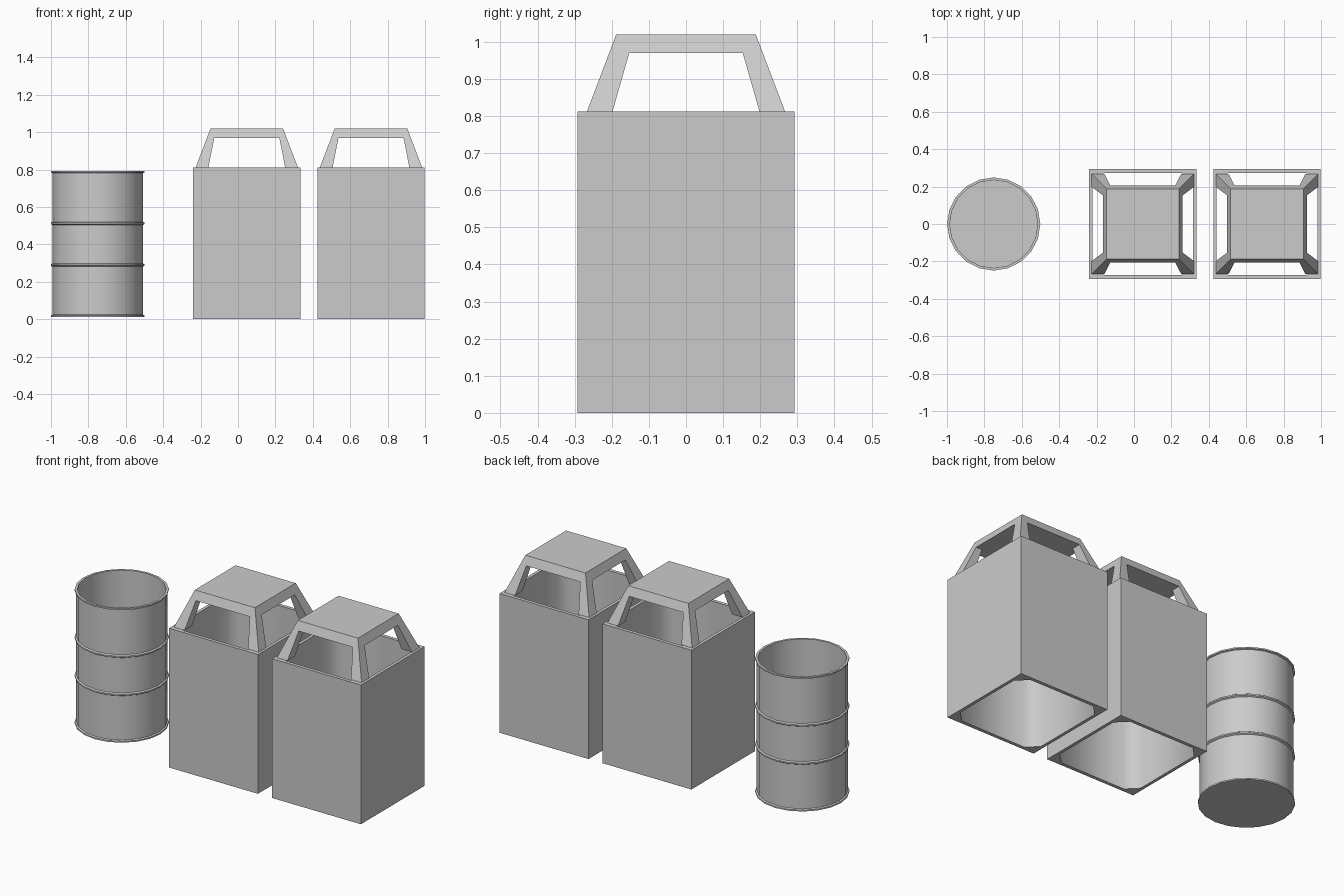
import bpy, bmesh, math

if "Cube" in bpy.data.objects:
    bpy.data.objects.remove(bpy.data.objects["Cube"])


def finish(name, bm, location, smooth=None):
    bmesh.ops.recalc_face_normals(bm, faces=bm.faces)
    mesh = bpy.data.meshes.new(name)
    bm.to_mesh(mesh)
    bm.free()
    obj = bpy.data.objects.new(name, mesh)
    obj.location = location
    bpy.context.collection.objects.link(obj)
    if smooth:
        bpy.ops.object.select_all(action='DESELECT')
        obj.select_set(True)
        bpy.context.view_layer.objects.active = obj
        bpy.ops.object.shade_smooth_by_angle(angle=math.radians(smooth))
    return obj


def bridge(bm, loops, closed=False):
    """Quads between successive vertex rings."""
    pairs = list(zip(loops, loops[1:] + loops[:1])) if closed else list(zip(loops, loops[1:]))
    for a, b in pairs:
        n = len(a)
        for i in range(n):
            bm.faces.new((a[i], a[(i + 1) % n], b[(i + 1) % n], b[i]))


def rect(x0, x1, y0, y1):
    return [(x0, y0), (x1, y0), (x1, y1), (x0, y1)]


def prism(bm, lower, z0, upper, z1):
    """Closed solid between two matching outlines."""
    a = [bm.verts.new((x, y, z0)) for x, y in lower]
    b = [bm.verts.new((x, y, z1)) for x, y in upper]
    bridge(bm, [a, b])
    bm.faces.new(a[::-1])
    bm.faces.new(b)


def chamfered(hx, hy, c):
    """Two points per corner; c = 0 stacks them on the corner."""
    return [(-hx, -hy + c), (-hx + c, -hy), (hx - c, -hy), (hx, -hy + c),
            (hx, hy - c), (hx - c, hy), (-hx + c, hy), (-hx, hy - c)]


def bin_body(name, x):
    # square outer shell around an open shaft with chamfered corners
    bm = bmesh.new()
    spec = [((0.287, 0.293, 0), 0.0), ((0.287, 0.293, 0), 0.812),
            ((0.269, 0.273, 0.06), 0.812), ((0.269, 0.273, 0.06), 0.0)]
    loops = [[bm.verts.new((px, py, z)) for px, py in chamfered(*s)] for s, z in spec]
    bridge(bm, loops, closed=True)
    bmesh.ops.remove_doubles(bm, verts=bm.verts, dist=1e-4)
    finish(name, bm, (x, 0, 0), 50)


def bin_hood(name, x):
    # four leaning corner legs carrying a sloped cap
    bm = bmesh.new()
    for sx in (-1, 1):
        for sy in (-1, 1):
            low = [(sx * px, sy * py) for px, py in rect(0.205, 0.273, 0.198, 0.267)]
            top = [(sx * px, sy * py) for px, py in rect(0.174, 0.213, 0.153, 0.207)]
            prism(bm, low, 0.812, top, 0.97)
    prism(bm, rect(-0.213, 0.213, -0.207, 0.207), 0.97,
          rect(-0.194, 0.194, -0.188, 0.188), 1.02)
    finish(name, bm, (x, 0, 0))


for label, x in (("left", 0.047), ("right", 0.711)):
    bin_body(label + "_bin_body", x)
    bin_hood(label + "_bin_hood", x)

# open-topped drum: lathed profile with rolled rims and two ribs
SIDES = 20
R = 0.241
profile = [(R - 0.003, 0.012), (0.249, 0.012), (0.249, 0.02), (R, 0.024)]
for z in (0.29, 0.512):
    profile += [(R, z - 0.009), (0.249, z - 0.004), (0.249, z + 0.004), (R, z + 0.009)]
profile += [(R, 0.782), (0.249, 0.785), (0.249, 0.793), (0.235, 0.793), (0.235, 0.02)]
bm = bmesh.new()
rings = [[bm.verts.new((r * math.cos(math.tau * i / SIDES), r * math.sin(math.tau * i / SIDES), z))
          for i in range(SIDES)] for r, z in profile]
bridge(bm, rings)
bm.faces.new(rings[0][::-1])
bm.faces.new(rings[-1])
finish("drum", bm, (-0.75, 0, 0), 35)
